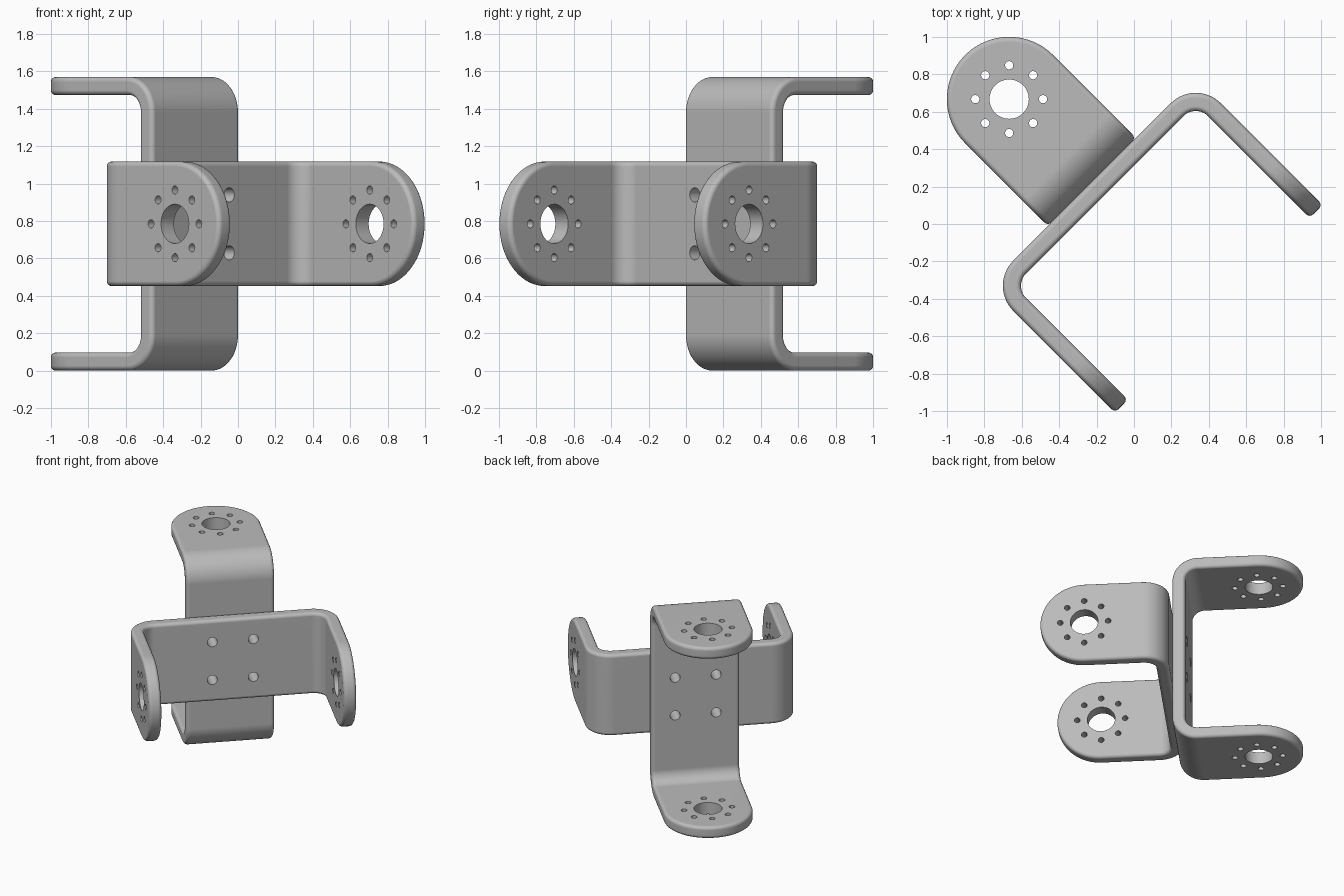
import bpy, bmesh
from math import pi, cos, sin, radians, sqrt
from mathutils import Vector, Matrix

SPAN, HALF_W, THICK = 0.785, 0.333, 0.097   # half span, half width, sheet thickness
BEND = 0.19                                 # outer bend radius
HOLE_X = 0.626                              # pivot hole distance from the back
CONTACT = -0.318                            # plane where the webs meet

if "Cube" in bpy.data.objects:
    bpy.data.objects.remove(bpy.data.objects["Cube"])

grey = bpy.data.materials.new("light grey metal")
grey.use_nodes = True
COLOUR = (0.5, 0.5, 0.5, 1)
grey.diffuse_color = COLOUR
grey.node_tree.nodes["Principled BSDF"].inputs["Base Color"].default_value = COLOUR


def arc(cx, cy, r, start, end, n):
    angles = [radians(start + (end - start) * i / n) for i in range(n + 1)]
    return [(cx + r * cos(a), cy + r * sin(a)) for a in angles]


def prism(bm, points, half):
    """Extrude a closed XY outline between z = -half and z = half."""
    face = bm.faces.new([bm.verts.new((x, y, -half)) for x, y in points])
    out = bmesh.ops.extrude_face_region(bm, geom=[face])["geom"]
    verts = [v for v in out if isinstance(v, bmesh.types.BMVert)]
    bmesh.ops.translate(bm, verts=verts, vec=(0, 0, 2 * half))


def finish(bm, name):
    bmesh.ops.recalc_face_normals(bm, faces=bm.faces)
    mesh = bpy.data.meshes.new(name)
    bm.to_mesh(mesh)
    bm.free()
    mesh.materials.append(grey)
    ob = bpy.data.objects.new(name, mesh)
    bpy.context.collection.objects.link(ob)
    return ob


def drill(bm, centre, r, length, axis, n):
    turn = Vector((0, 0, 1)).rotation_difference(Vector(axis)).to_matrix().to_4x4()
    bmesh.ops.create_cone(bm, cap_ends=True, segments=n, radius1=r, radius2=r,
                          depth=length, matrix=Matrix.Translation(centre) @ turn)


def boolean(ob, cutter, operation):
    mod = ob.modifiers.new(operation, "BOOLEAN")
    mod.operation, mod.object, mod.solver = operation, cutter, "EXACT"


# Bent U-shaped strip, trimmed below by the plan outline
def u_profile():
    c, reach = SPAN - BEND, 1.1
    r = BEND - THICK
    outer = arc(BEND, c, BEND, 90, 180, 14) + arc(BEND, -c, BEND, 180, 270, 14)
    inner = arc(BEND, -c, r, 270, 180, 14) + arc(BEND, c, r, 180, 90, 14)
    return ([(reach, SPAN)] + outer + [(reach, -SPAN), (reach, -SPAN + THICK)]
            + inner + [(reach, SPAN - THICK)])


def bracket(name, rotation, side):
    bm = bmesh.new()
    prism(bm, u_profile(), 0.5)
    ob = finish(bm, name)

    # Plan outline with round flange tips
    bm = bmesh.new()
    prism(bm, [(-0.2, HALF_W), (-0.2, -HALF_W)] + arc(HOLE_X, 0, HALF_W, -90, 90, 48), 1)
    bmesh.ops.rotate(bm, verts=bm.verts, matrix=Matrix.Rotation(pi / 2, 3, "X"))
    outline = finish(bm, name + "_outline_cutter")

    # Pivot holes with bolt circles through the flanges, four bolts in the web
    bm = bmesh.new()
    for s in (-1, 1):
        y = s * (SPAN - THICK / 2)
        drill(bm, (HOLE_X, y, 0), 0.105, 0.2, (0, 1, 0), 48)
        for i in range(8):
            a = i * pi / 4
            drill(bm, (HOLE_X + 0.181 * cos(a), y, 0.181 * sin(a)), 0.022, 0.2, (0, 1, 0), 20)
        for t in (-1, 1):
            drill(bm, (0.05, s * 0.155, t * 0.155), 0.038, 0.3, (1, 0, 0), 28)
    holes = finish(bm, name + "_hole_cutter")

    # Trim, round the rims, then drill
    boolean(ob, outline, "INTERSECT")
    rim = ob.modifiers.new("rounded_rim", "BEVEL")
    rim.width, rim.segments, rim.limit_method, rim.angle_limit = 0.026, 4, "ANGLE", radians(40)
    boolean(ob, holes, "DIFFERENCE")
    bpy.ops.object.select_all(action="DESELECT")
    ob.select_set(True)
    bpy.context.view_layer.objects.active = ob
    for mod in list(ob.modifiers):
        bpy.ops.object.modifier_apply(modifier=mod.name)
    bpy.ops.object.shade_smooth_by_angle(angle=radians(35))
    weighted = ob.modifiers.new("flat_sheet_normals", "WEIGHTED_NORMAL")
    weighted.keep_sharp = True
    for cutter in (outline, holes):
        bpy.data.objects.remove(cutter)

    ob.rotation_euler = rotation
    ob.location = (CONTACT / sqrt(2), -CONTACT / sqrt(2), SPAN)
    return ob


bracket("horizontal_bracket", (0, 0, radians(-45)), 1)
bracket("upright_bracket", (pi / 2, 0, radians(135)), -1)
